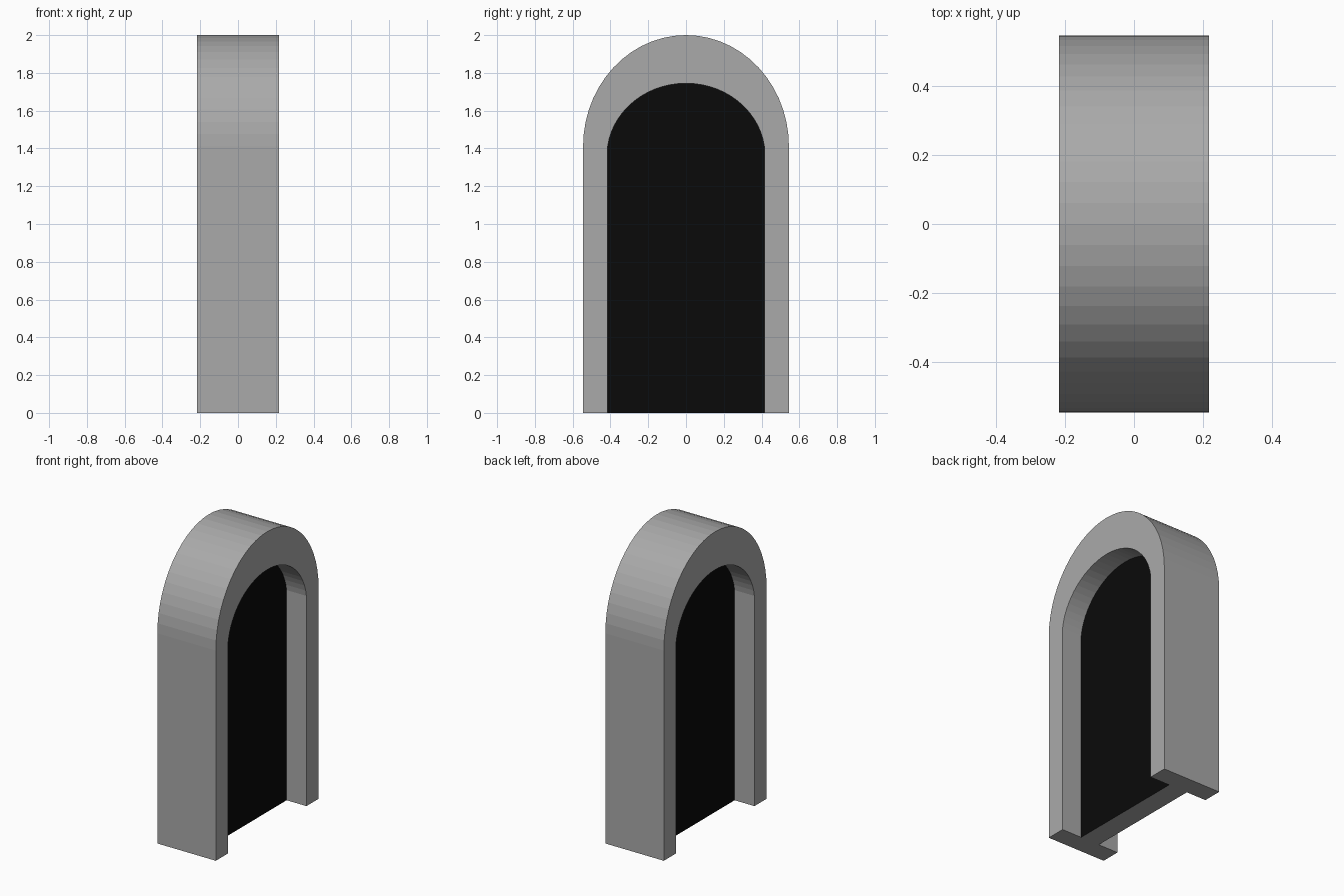
import bpy, bmesh, math

if "Cube" in bpy.data.objects:
    bpy.data.objects.remove(bpy.data.objects["Cube"])

DEPTH = 0.217    # half thickness of the surround
PANEL = 0.07     # half thickness of the recessed panel
SEGS = 28


def material(name, rgb):
    m = bpy.data.materials.new(name)
    m.diffuse_color = (*rgb, 1)
    m.use_nodes = True
    m.node_tree.nodes["Principled BSDF"].inputs["Base Color"].default_value = m.diffuse_color
    return m


stone = material("grey stone", (0.40, 0.40, 0.40))
dark = material("black opening", (0.003, 0.003, 0.003))


def arch(half_w, centre_z, rise, start):
    """Open (y, z) outline: ground, arc over the top, ground."""
    pts = [(half_w * math.cos(a), centre_z + rise * math.sin(a))
           for a in (start + (math.pi - 2 * start) * i / SEGS for i in range(SEGS + 1))]
    return [(pts[0][0], 0)] + pts + [(pts[-1][0], 0)]


def finish(bm, name, mats):
    bmesh.ops.recalc_face_normals(bm, faces=bm.faces)
    me = bpy.data.meshes.new(name)
    bm.to_mesh(me)
    bm.free()
    for m in mats:
        me.materials.append(m)
    ob = bpy.data.objects.new(name, me)
    bpy.context.collection.objects.link(ob)
    return ob


outer = arch(0.545, 1.41, 0.59, 0)
inner = arch(0.4186, 1.36, 0.385, math.asin(0.05 / 0.385))

# Arched surround: a rectangular section swept along the two outlines
bm = bmesh.new()
rings = []
for o, i in zip(outer, inner):
    rings.append([bm.verts.new((x, *p)) for x, p in
                  ((DEPTH, o), (DEPTH, i), (-DEPTH, i), (-DEPTH, o))])
for a, b in zip(rings, rings[1:]):
    for k in range(4):
        n = (k + 1) % 4
        bm.faces.new((a[k], a[n], b[n], b[k]))
bm.faces.new(rings[0])
bm.faces.new(rings[-1])
finish(bm, "arch_surround", [stone])

# Recessed panel: black on both broad faces, grey underneath
bm = bmesh.new()
sides = [[bm.verts.new((x, *p)) for p in inner] for x in (PANEL, -PANEL)]
n = len(inner)
for s in sides:
    bm.faces.new(s)
for k in range(n):
    j = (k + 1) % n
    bm.faces.new((sides[0][k], sides[0][j], sides[1][j], sides[1][k]))
bm.normal_update()
for f in bm.faces:
    f.material_index = 1 if abs(f.normal.x) > 0.9 else 0
finish(bm, "recessed_panel", [stone, dark])
